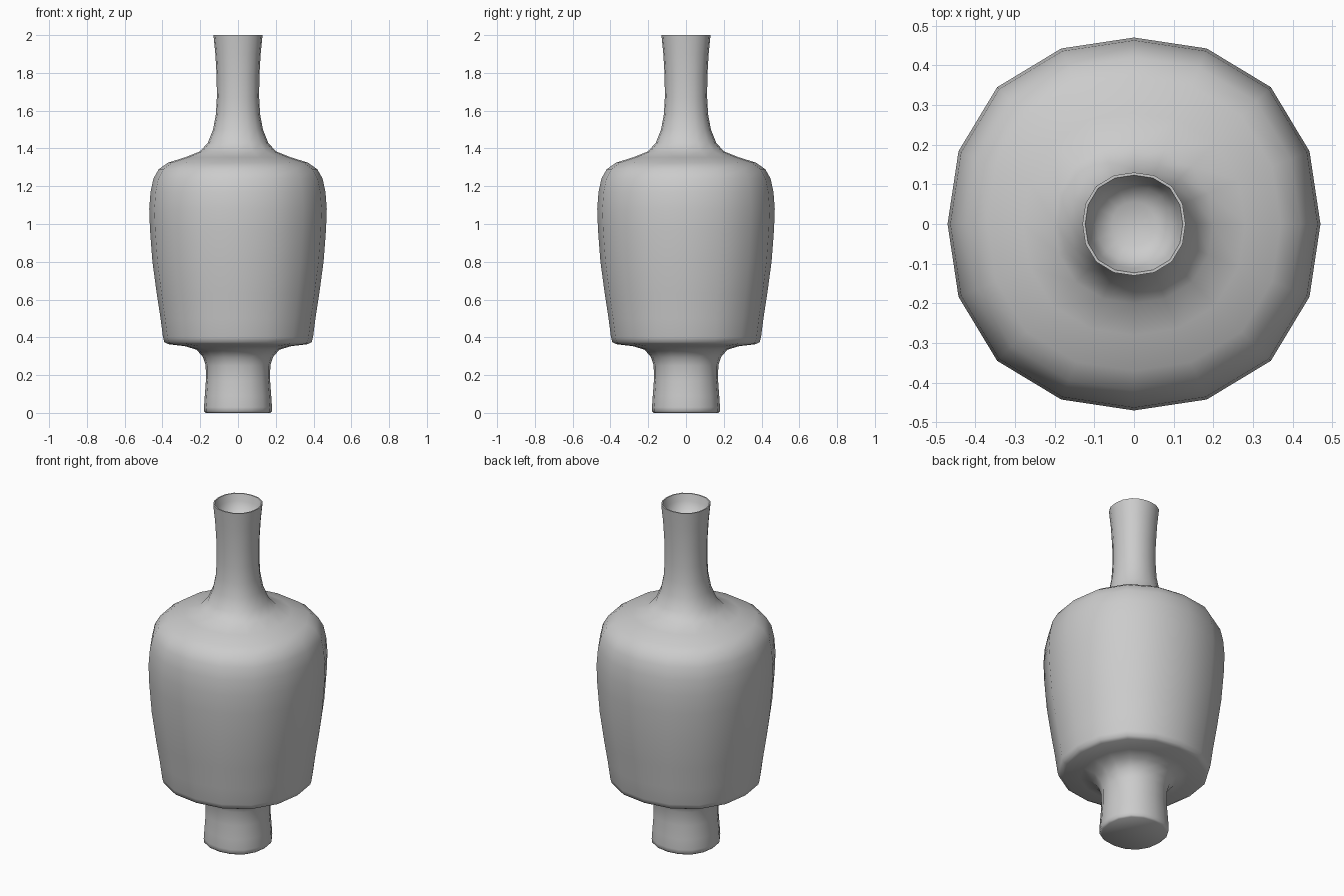
import bpy, bmesh, math

if "Cube" in bpy.data.objects:
    bpy.data.objects.remove(bpy.data.objects["Cube"])

SIDES = 16

# Radius / height profile: foot, body, shoulder, neck, lip, then hollow mouth
PROFILE = [
    (0.17, 0.0), (0.179, 0.008), (0.18, 0.03), (0.176, 0.09), (0.17, 0.17),
    (0.171, 0.25), (0.185, 0.295), (0.22, 0.335), (0.28, 0.353),
    (0.37, 0.364), (0.39, 0.374), (0.397, 0.4), (0.41, 0.5), (0.43, 0.63),
    (0.453, 0.8), (0.466, 0.97), (0.47, 1.08), (0.463, 1.17), (0.448, 1.24),
    (0.42, 1.29), (0.37, 1.325), (0.28, 1.353), (0.2, 1.385), (0.16, 1.43),
    (0.132, 1.5), (0.117, 1.58), (0.112, 1.67), (0.113, 1.78), (0.12, 1.9),
    (0.13, 2.0), (0.123, 2.0), (0.112, 1.96), (0.095, 1.92), (0.055, 1.895),
]


def lathe(name, profile):
    bm = bmesh.new()
    rings = []
    for r, z in profile:
        ring = []
        for i in range(SIDES):
            a = 2 * math.pi * i / SIDES
            # slightly squared-off round section
            rr = r * (1 + 0.038 * math.sin(2 * a) ** 2)
            ring.append(bm.verts.new((rr * math.cos(a), rr * math.sin(a), z)))
        rings.append(ring)
    for low, high in zip(rings, rings[1:]):
        for i in range(SIDES):
            j = (i + 1) % SIDES
            bm.faces.new((low[i], low[j], high[j], high[i]))
    # base and mouth floor
    bm.faces.new(rings[0][::-1])
    bm.faces.new(rings[-1])
    mesh = bpy.data.meshes.new(name)
    bm.to_mesh(mesh)
    bm.free()
    obj = bpy.data.objects.new(name, mesh)
    bpy.context.collection.objects.link(obj)
    return obj


bottle = lathe("bottle", PROFILE)
bpy.context.view_layer.objects.active = bottle
bottle.select_set(True)
bpy.ops.object.shade_smooth_by_angle(angle=math.radians(60))
